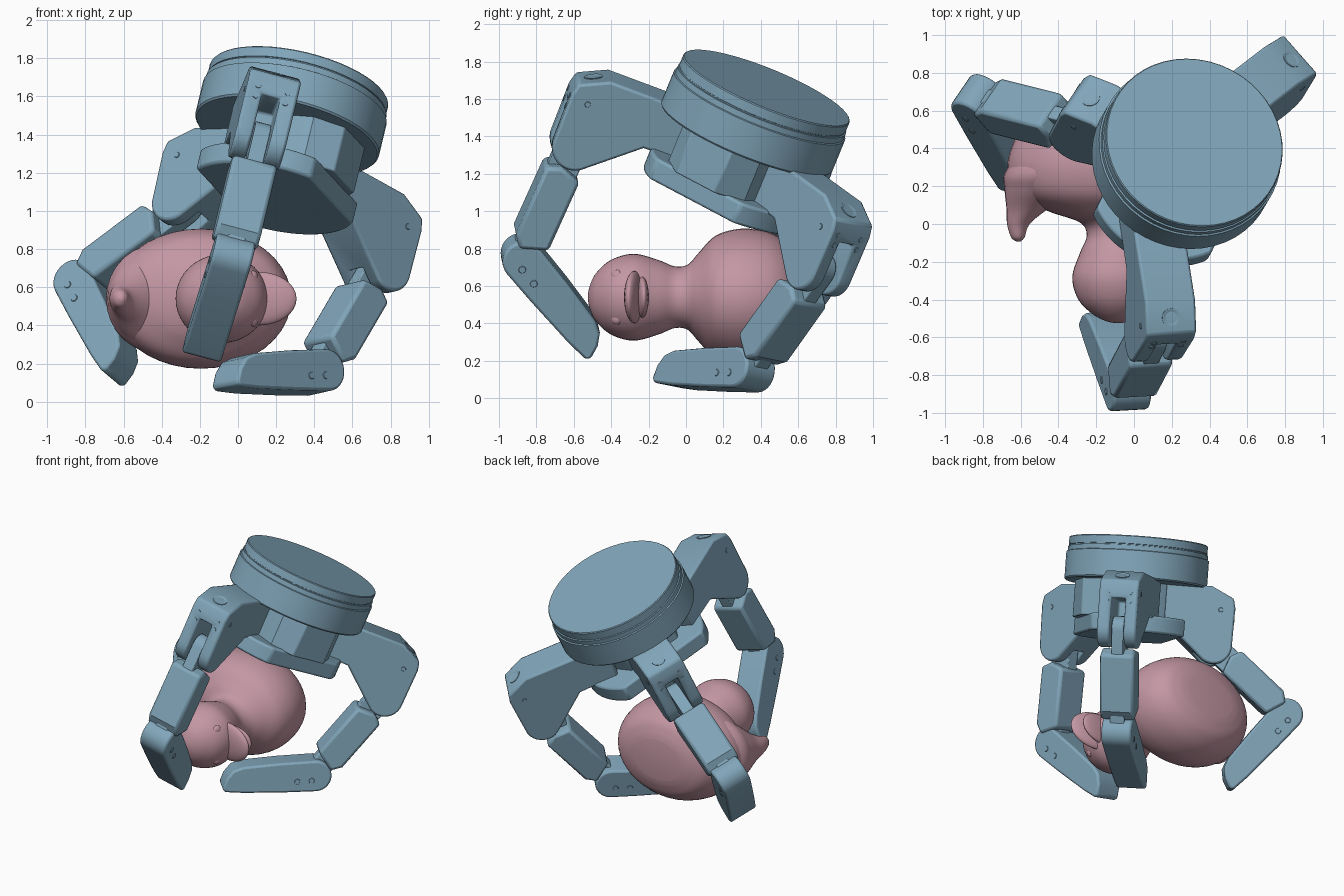
import bpy, bmesh, math
from mathutils import Matrix, Vector

if "Cube" in bpy.data.objects:
    bpy.data.objects.remove(bpy.data.objects["Cube"])

def material(name, col):
    m = bpy.data.materials.new(name)
    m.diffuse_color = col
    m.use_nodes = True
    m.node_tree.nodes["Principled BSDF"].inputs["Base Color"].default_value = m.diffuse_color
    return m

BLUE = material("steel_blue", (0.22, 0.38, 0.49, 1))
PINK = material("soft_pink", (0.55, 0.31, 0.37, 1))

def finish(name, bm, mat, mtx=Matrix(), bevel=0, angle=35):
    bmesh.ops.recalc_face_normals(bm, faces=bm.faces)
    me = bpy.data.meshes.new(name)
    bm.to_mesh(me)
    bm.free()
    ob = bpy.data.objects.new(name, me)
    bpy.context.collection.objects.link(ob)
    ob.matrix_world = mtx
    me.materials.append(mat)
    bpy.ops.object.select_all(action='DESELECT')
    ob.select_set(True)
    bpy.context.view_layer.objects.active = ob
    bpy.ops.object.shade_smooth_by_angle(angle=math.radians(angle))
    if bevel:
        b = ob.modifiers.new("bevel", 'BEVEL')
        b.width, b.segments, b.limit_method = bevel, 2, 'ANGLE'
        b.angle_limit = math.radians(40)
    return ob

def loft(name, rings, mat, mtx=Matrix(), bevel=0, angle=35):
    """Skin a list of equally long point rings and cap both ends."""
    bm = bmesh.new()
    vs = [[bm.verts.new(p) for p in r] for r in rings]
    n = len(rings[0])
    for a, b in zip(vs, vs[1:]):
        for i in range(n):
            bm.faces.new((a[i], a[(i + 1) % n], b[(i + 1) % n], b[i]))
    bm.faces.new(vs[0])
    bm.faces.new(vs[-1])
    return finish(name, bm, mat, mtx, bevel, angle)

def side_prism(name, pts, width, mtx, bevel=0.012, y=0):
    """Side profile (radial, height) extruded across the finger."""
    return loft(name, [[(p, y + s * width / 2, w) for p, w in pts] for s in (-1, 1)], BLUE, mtx, bevel)

def flat_prism(name, pts, z0, z1, mtx, bevel=0.012):
    return loft(name, [[(x, y, z) for x, y in pts] for z in (z0, z1)], BLUE, mtx, bevel)

def arc(cx, cy, r, a0, a1, n=10):
    return [(cx + r * math.cos(math.radians(a0 + (a1 - a0) * i / n)),
             cy + r * math.sin(math.radians(a0 + (a1 - a0) * i / n))) for i in range(n + 1)]

def lathe(name, prof, mtx, n=48):
    return loft(name, [[(r * math.cos(k * math.tau / n), r * math.sin(k * math.tau / n), z)
                        for k in range(n)] for r, z in prof], BLUE, mtx)

# Tilted gripper frame: origin at the centre of the top face
up = Vector((0.217, 0.371, 0.904)).normalized()
e1 = Vector((0.973, 0, -0.23))
e1 = (e1 - up * e1.dot(up)).normalized()
e2 = up.cross(e1)
M = Matrix((e1, e2, up)).transposed().to_4x4()
M.translation = (0.32, 0.432, 1.66)

# Round housing with a thin groove below the lid
lathe("wrist_disc", [(0.475, 0), (0.48, -0.006), (0.48, -0.058), (0.476, -0.06), (0.476, -0.066),
                     (0.485, -0.068), (0.485, -0.10), (0.494, -0.104), (0.494, -0.285), (0.486, -0.295)], M)

# Palm and hub, built facing the left finger
PALM = M @ Matrix.Rotation(math.radians(151), 4, 'Z')
flat_prism("palm_plate", arc(0, 0, 0.45, 49, 142, 16) + arc(0, 0, 0.45, 218, 311, 16), -0.66, -0.54, PALM, 0.015)
flat_prism("hub", [(-0.40, -0.13), (-0.40, 0.13), (-0.27, 0.25), (0.0, 0.28), (0.18, 0.2),
                   (0.18, -0.2), (0.0, -0.28), (-0.27, -0.25)], -0.55, -0.28, PALM, 0.008)

def screw(name, mtx, p, w, y, r=0.02):
    bm = bmesh.new()
    bmesh.ops.create_cone(bm, cap_ends=True, segments=16, radius1=r, radius2=r * 0.8, depth=0.008)
    side = 1 if y > 0 else -1
    return finish(name, bm, BLUE, mtx @ Matrix.Translation((p, y, w)) @ Matrix.Rotation(-side * math.pi / 2, 4, 'X'))

def finger(tag, pivot, azimuth, swing, curl, L1=0.70):
    F = M @ Matrix.Translation((*pivot, 0)) @ Matrix.Rotation(math.radians(azimuth), 4, 'Z')
    # Base arm with rounded knuckle, slotted for the link
    prof = [(0.0, -0.28), (0.59, -0.28), (0.745, -0.355), (0.76, -0.42)]
    prof += arc(0.63, -0.69, 0.125, 5, -125) + [(0.29, -0.56), (0.0, -0.55)]
    block = side_prism(tag + "_base_arm", prof, 0.275, F, 0.014)
    slot = side_prism(tag + "_slot_cutter", [(0.5, -0.48), (0.95, -0.48), (0.95, -0.95), (0.5, -0.95)], 0.1, F, 0)
    slot.hide_render = True
    slot.display_type = 'WIRE'
    cut = block.modifiers.new("slot", 'BOOLEAN')
    cut.object, cut.operation, cut.solver = slot, 'DIFFERENCE', 'EXACT'
    block.modifiers.move(1, 0)
    # Dished bolt on the sloping shoulder and screws on the sides
    bolt = F @ Matrix.Translation((0.668, 0, -0.317)) @ Matrix.Rotation(math.radians(25.8), 4, 'Y')
    lathe(tag + "_shoulder_bolt", [(0.05, -0.01), (0.05, 0.003), (0.038, 0.003), (0.03, -0.002)], bolt, 20)
    for y in (-0.138, 0.138):
        screw(tag + "_arm_screw", F, 0.66, -0.44, y, 0.018)
    for y in (-0.08, 0.08):
        for w in (-0.44, -0.50):
            lathe(tag + "_face_screw", [(0.016, -0.01), (0.016, 0.003)],
                  F @ Matrix.Translation((0.76, y, w)) @ Matrix.Rotation(math.pi / 2, 4, 'Y'), 12)

    # Proximal link: narrow tongue plus wide body
    P = F @ Matrix.Translation((0.63, 0, -0.68)) @ Matrix.Rotation(-math.radians(swing), 4, 'Y')
    side_prism(tag + "_link_tongue", arc(0, 0, 0.085, 0, 180) + [(-0.085, -0.3), (0.085, -0.3)], 0.085, P, 0.006)
    side_prism(tag + "_upper_link", [(-0.10, -0.18), (0.02, -0.14), (0.10, -0.17), (0.10, -0.57),
                                     (0.05, -0.64), (-0.10, -0.59)], 0.24, P, 0.02)
    side_prism(tag + "_link_end", arc(0, -L1, 0.075, 180, 360) + [(0.075, -0.5), (-0.075, -0.5)], 0.10, P, 0.01)

    # Distal link with rounded knuckle and tapering tip
    sw = math.radians(swing)
    D = F @ Matrix.Translation((0.63 + L1 * math.sin(sw), 0, -0.68 - L1 * math.cos(sw)))
    D = D @ Matrix.Rotation(-math.radians(curl), 4, 'Y')
    tip = arc(0, 0, 0.11, 0, 180, 14) + [(-0.108, -0.25), (-0.097, -0.5), (-0.075, -0.57), (-0.02, -0.62),
                                        (0.05, -0.65), (0.075, -0.635), (0.09, -0.5), (0.105, -0.2)]
    side_prism(tag + "_fingertip", tip, 0.21, D, 0.04)
    for y in (-0.105, 0.105):
        screw(tag + "_tip_screw", D, 0.03, -0.03, y, 0.022)
        screw(tag + "_tip_screw", D, 0.03, -0.13, y, 0.022)

finger("front_finger", (-0.173, -0.205), -86.5, 2, -60)
finger("right_finger", (0.118, 0.198), 37, -18, -65, 0.735)
finger("left_finger", (0.075, -0.02), 143.5, 51, -38)

# Toy bird lying on its side: up is -y, beak towards +x
def smooth_sections(s, steps=5):
    out = []
    for i in range(len(s) - 1):
        p = [s[max(i - 1, 0)], s[i], s[i + 1], s[min(i + 2, len(s) - 1)]]
        for k in range(steps):
            t = k / steps
            out.append([0.5 * (2 * b + (c - a) * t + (2 * a - 5 * b + 4 * c - d) * t * t
                               + (3 * b - a - 3 * c + d) * t ** 3) for a, b, c, d in zip(*p)])
    return out + [s[-1]]

def bird_loft(name, sections, n=40):
    rings = [[(cx + rx * math.cos(k * math.tau / n), y, 0.54 + rz * math.sin(k * math.tau / n))
              for k in range(n)] for y, cx, rx, rz in smooth_sections(sections)]
    return loft(name, rings, PINK, angle=60)

# y, centre x, radius x, radius z
bird_loft("bird_body_and_head", [
    (0.605, -0.18, 0.20, 0.15), (0.59, -0.18, 0.275, 0.205), (0.55, -0.185, 0.365, 0.28), (0.45, -0.19, 0.44, 0.345),
    (0.30, -0.195, 0.475, 0.367), (0.16, -0.185, 0.435, 0.33), (0.07, -0.15, 0.31, 0.24),
    (0.01, -0.095, 0.195, 0.175), (-0.06, -0.085, 0.165, 0.165), (-0.15, -0.085, 0.20, 0.20),
    (-0.28, -0.085, 0.242, 0.232), (-0.40, -0.085, 0.21, 0.20), (-0.48, -0.085, 0.13, 0.13),
    (-0.515, -0.085, 0.06, 0.06), (-0.525, -0.085, 0.008, 0.008)])
bird_loft("bird_tail", [
    (0.44, -0.33, 0.22, 0.27), (0.28, -0.43, 0.25, 0.285), (0.18, -0.50, 0.185, 0.215),
    (0.08, -0.565, 0.11, 0.12), (0.0, -0.612, 0.06, 0.068), (-0.07, -0.615, 0.036, 0.042),
    (-0.092, -0.612, 0.012, 0.012)], 28)

def ball(name, loc, scale, tilt=0):
    bm = bmesh.new()
    bmesh.ops.create_uvsphere(bm, u_segments=28, v_segments=16, radius=1)
    m = Matrix.Translation(loc) @ Matrix.Rotation(math.radians(tilt), 4, 'Z') @ Matrix.Diagonal((*scale, 1))
    return finish(name, bm, PINK, m, angle=60)

# Beak halves and eyes
ball("upper_beak", (0.11, -0.275, 0.54), (0.20, 0.045, 0.14), -10)
ball("lower_beak", (0.10, -0.235, 0.54), (0.17, 0.035, 0.11), 4)
for s in (-1, 1):
    ball("eye", (0.078, -0.37, 0.54 + s * 0.112), (0.026, 0.035, 0.035), -25)
